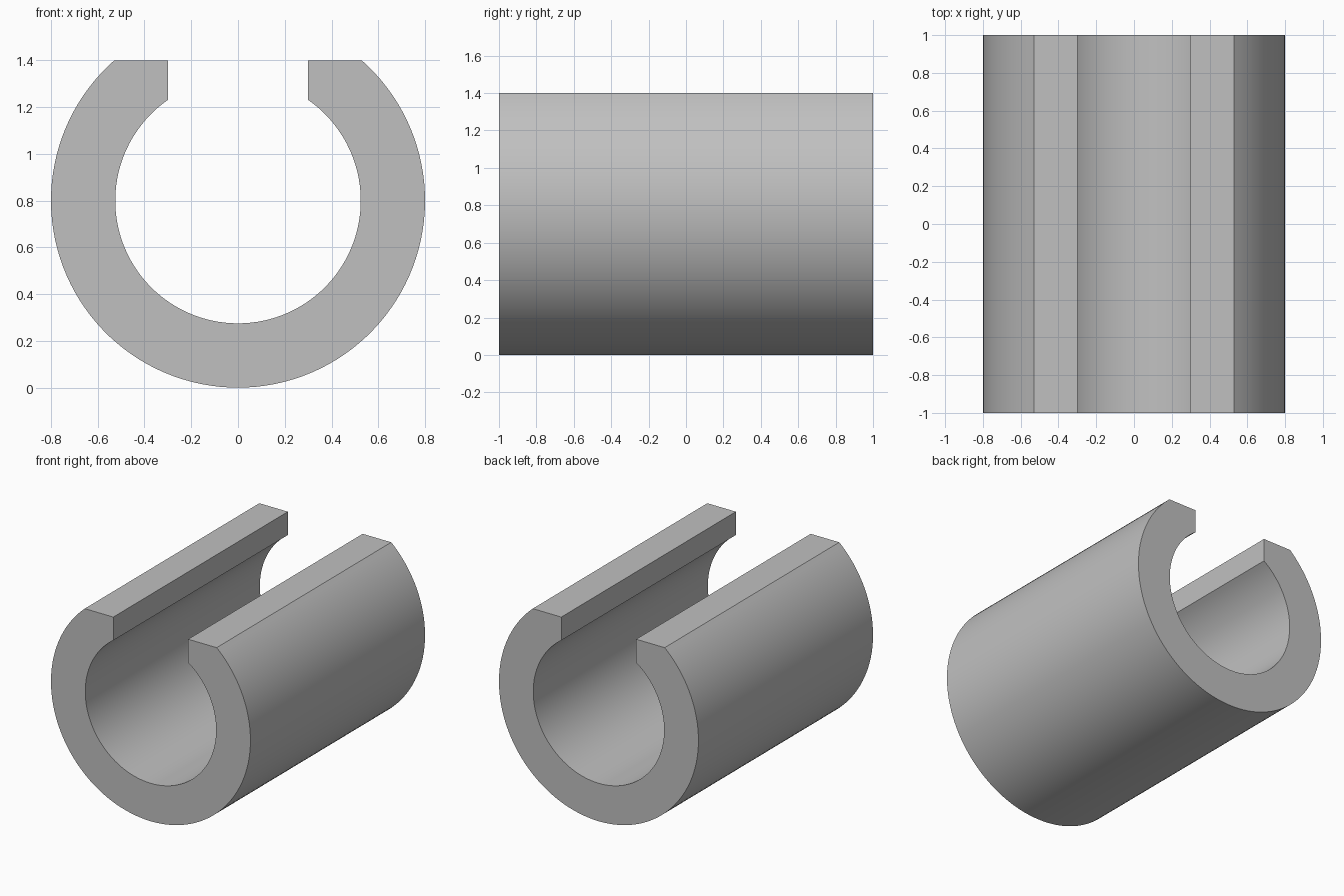
import bpy, bmesh
from math import sin, cos, asin, acos, pi

cube = bpy.data.objects.get("Cube")
if cube:
    bpy.data.objects.remove(cube, do_unlink=True)

LENGTH = 2.0
OUTER, INNER = 0.8, 0.525
CENTRE_Z = 0.8
TOP_Z = 1.4       # flat cut across the top
HALF_SLOT = 0.3   # half the width of the slot
SEGMENTS = 96


def arc(radius, start, end):
    """Points from one angle to another, measured from straight down."""
    steps = [start + (end - start) * i / SEGMENTS for i in range(SEGMENTS + 1)]
    return [(radius * sin(a), CENTRE_Z - radius * cos(a)) for a in steps]


# Grey material
grey = bpy.data.materials.new("plain grey")
grey.use_nodes = True
colour = (0.53, 0.53, 0.53, 1)
grey.diffuse_color = colour
grey.node_tree.nodes["Principled BSDF"].inputs["Base Color"].default_value = colour

# Cross-section: outer arc, right lip, inner arc, left lip
outer_end = acos(-(TOP_Z - CENTRE_Z) / OUTER)
inner_end = pi - asin(HALF_SLOT / INNER)
profile = arc(OUTER, -outer_end, outer_end) + [(HALF_SLOT, TOP_Z)]
profile += arc(INNER, inner_end, -inner_end) + [(-HALF_SLOT, TOP_Z)]

# Extrude the section along the length
bm = bmesh.new()
front = bm.faces.new([bm.verts.new((x, -LENGTH / 2, z)) for x, z in profile])
result = bmesh.ops.extrude_face_region(bm, geom=[front], use_keep_orig=True)
back_verts = [v for v in result["geom"] if isinstance(v, bmesh.types.BMVert)]
bmesh.ops.translate(bm, verts=back_verts, vec=(0, LENGTH, 0))
bmesh.ops.recalc_face_normals(bm, faces=bm.faces[:])
mesh = bpy.data.meshes.new("slotted_sleeve")
bm.to_mesh(mesh)
bm.free()
mesh.materials.append(grey)

sleeve = bpy.data.objects.new("slotted_sleeve", mesh)
bpy.context.collection.objects.link(sleeve)

# Smooth curved walls, sharp lips and ends
bpy.ops.object.select_all(action="DESELECT")
sleeve.select_set(True)
bpy.context.view_layer.objects.active = sleeve
bpy.ops.object.shade_smooth_by_angle(angle=pi / 6)
